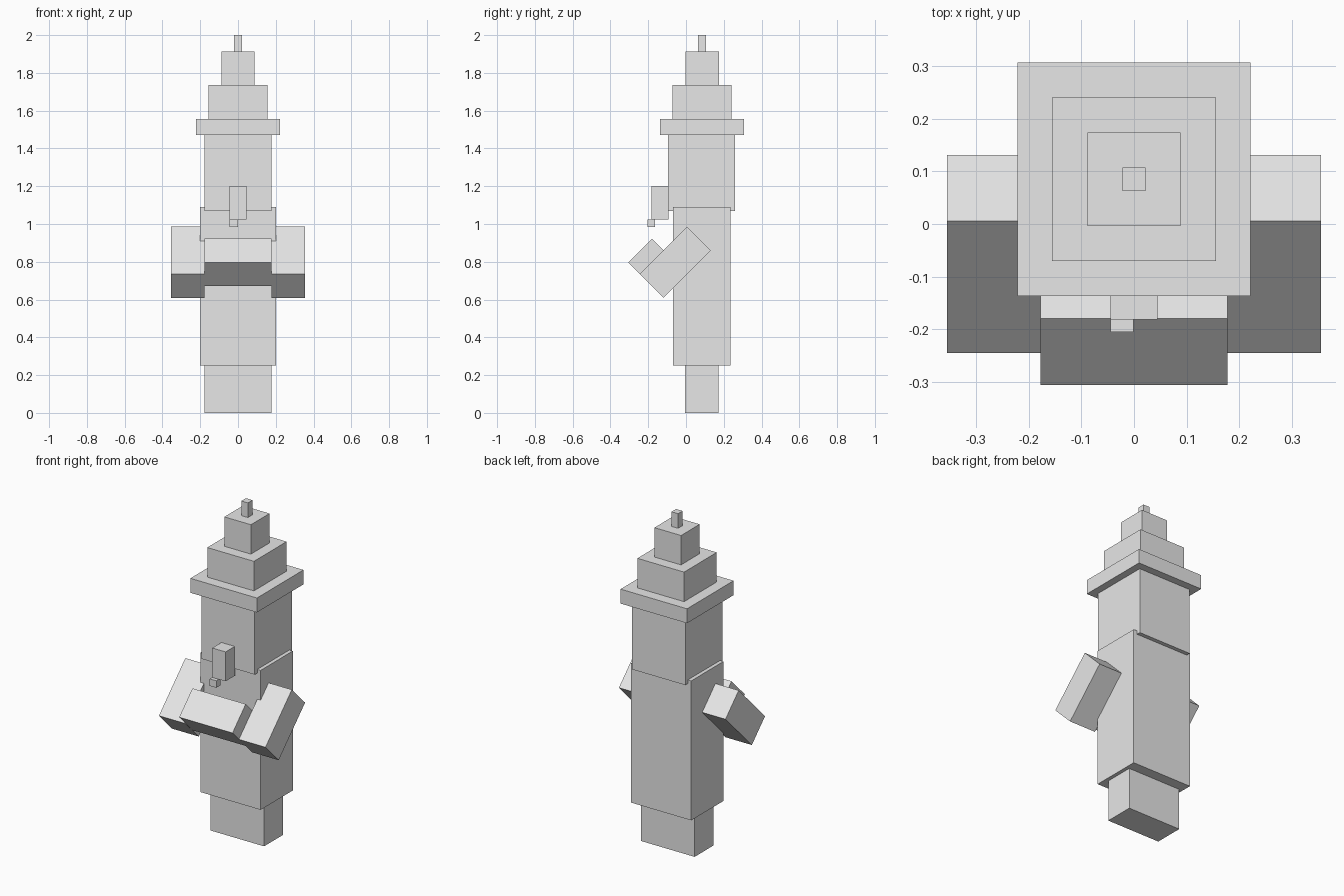
import bpy
import math

cube = bpy.data.objects.get("Cube")
if cube:
    bpy.data.objects.remove(cube, do_unlink=True)

grey = bpy.data.materials.new("plain grey")
grey.use_nodes = True
grey.diffuse_color = (0.8, 0.8, 0.8, 1)
grey.node_tree.nodes["Principled BSDF"].inputs["Base Color"].default_value = (0.8, 0.8, 0.8, 1)


def box(name, centre, size, tilt=0):
    """Box given by centre and full size, tilted about the x axis."""
    bpy.ops.mesh.primitive_cube_add(size=1, location=centre, rotation=(tilt, 0, 0))
    ob = bpy.context.object
    ob.name = name
    ob.data.name = name
    ob.scale = size
    bpy.ops.object.transform_apply(location=False, rotation=False, scale=True)
    ob.data.materials.append(grey)
    return ob


def standing(name, width, depth, bottom, top, y=0.083, x=0):
    """Upright box between two heights."""
    return box(name, (x, y, (bottom + top) / 2), (width, depth, top - bottom))


# Legs and folded arms, one of each per side
arm_tilt = math.radians(-45)
for side, sign in (("left", 1), ("right", -1)):
    standing(side + "_leg", 0.178, 0.178, 0, 0.30, x=sign * 0.089)
    box(side + "_upper_arm", (sign * 0.2665, -0.057, 0.798), (0.177, 0.178, 0.355), arm_tilt)
box("joined_forearms", (0, -0.180, 0.797), (0.355, 0.178, 0.178), arm_tilt)

# Robe and head
standing("robe", 0.40, 0.306, 0.25, 1.09)
standing("head", 0.355, 0.355, 1.068, 1.50)

# Nose with a small wart
standing("nose", 0.089, 0.089, 1.025, 1.202, y=-0.137)
standing("nose_wart", 0.044, 0.042, 0.983, 1.025, y=-0.184, x=-0.023)

# Stepped hat
standing("hat_brim", 0.443, 0.443, 1.47, 1.557, y=0.085)
standing("hat_lower_tier", 0.311, 0.311, 1.557, 1.735, y=0.085)
standing("hat_upper_tier", 0.177, 0.177, 1.735, 1.912, y=0.085)
standing("hat_tip", 0.044, 0.044, 1.912, 2.0, y=0.085)
